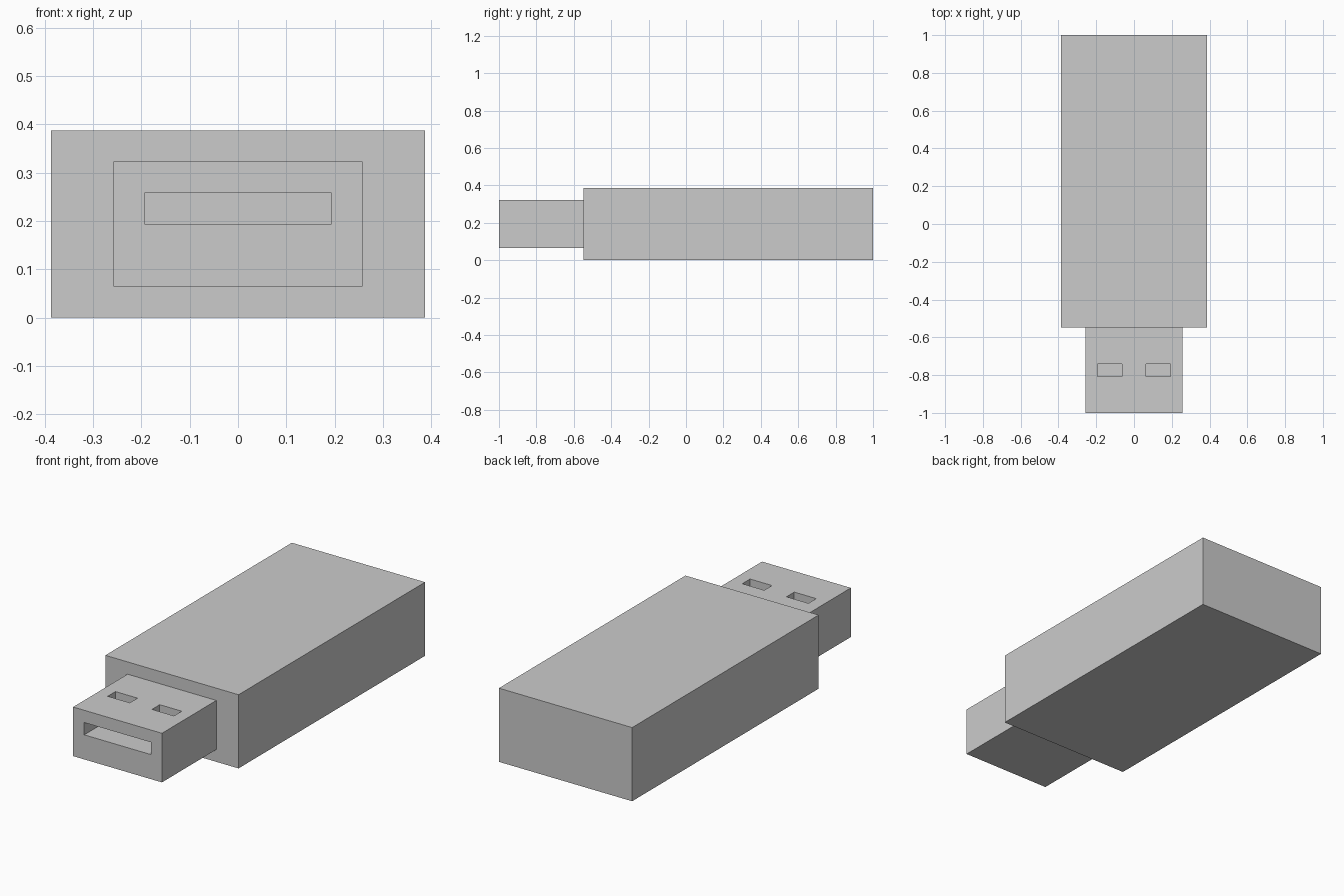
import bpy

if "Cube" in bpy.data.objects:
    bpy.data.objects.remove(bpy.data.objects["Cube"])

U = 2 / 31  # module: every size in the model is a multiple of this


def box(name, x, y, z):
    """Axis-aligned box from (min, max) ranges."""
    ranges = (x, y, z)
    bpy.ops.mesh.primitive_cube_add(size=1, location=[(a + b) / 2 for a, b in ranges])
    ob = bpy.context.object
    ob.name = name
    ob.scale = [b - a for a, b in ranges]
    bpy.ops.object.transform_apply(location=False, rotation=False, scale=True)
    return ob


def cut(target, cutter):
    """Subtract the cutter, then remove it."""
    mod = target.modifiers.new(cutter.name, 'BOOLEAN')
    mod.operation = 'DIFFERENCE'
    mod.solver = 'EXACT'
    mod.object = cutter
    bpy.context.view_layer.objects.active = target
    bpy.ops.object.modifier_apply(modifier=mod.name)
    bpy.data.objects.remove(cutter, do_unlink=True)


# Main casing
box("body", (-6 * U, 6 * U), (-1 + 7 * U, 1), (0, 6 * U))

# Connector plug
plug = box("plug", (-4 * U, 4 * U), (-1, -1 + 7 * U), (U, 5 * U))

# Contact slot in the front
cut(plug, box("slot_cutter", (-3 * U, 3 * U), (-1.1, -1 + 6 * U), (3 * U, 4 * U)))

# Two latch windows in the top, opening into the slot
for side in (-1, 1):
    xs = sorted((side * U, side * 2.985 * U))
    cut(plug, box("window_cutter", xs, (-1 + 3 * U, -1 + 4 * U), (3.5 * U, 6 * U)))
